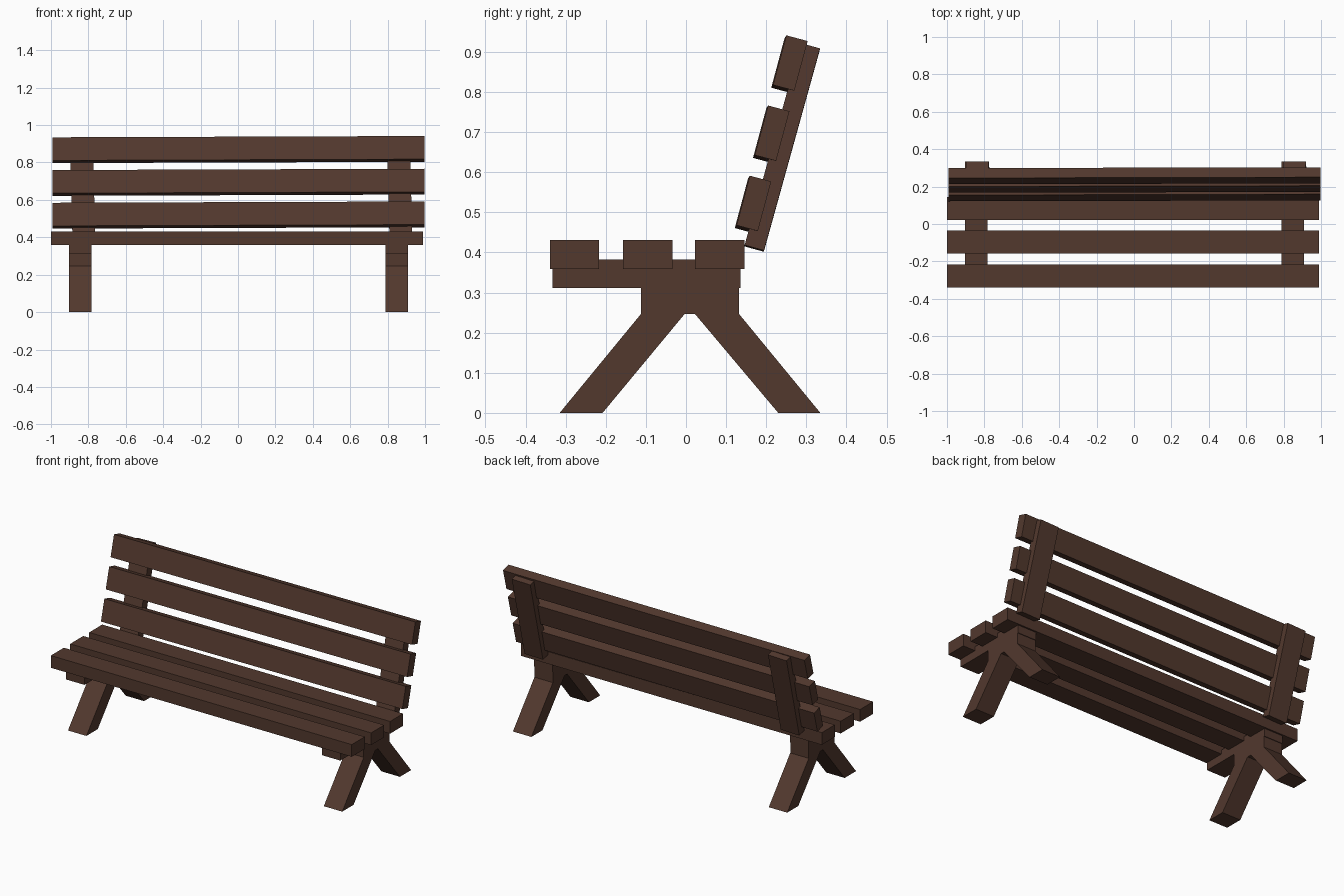
import bpy, bmesh
from math import radians
from mathutils import Euler, Matrix, Vector

if "Cube" in bpy.data.objects:
    bpy.data.objects.remove(bpy.data.objects["Cube"])

wood = bpy.data.materials.new("dark_wood")
wood.diffuse_color = (0.085, 0.040, 0.027, 1)
wood.use_nodes = True
wood.node_tree.nodes["Principled BSDF"].inputs["Base Color"].default_value = wood.diffuse_color


def finish(name, bm):
    bmesh.ops.recalc_face_normals(bm, faces=bm.faces)
    mesh = bpy.data.meshes.new(name)
    bm.to_mesh(mesh)
    bm.free()
    mesh.materials.append(wood)
    obj = bpy.data.objects.new(name, mesh)
    bpy.context.collection.objects.link(obj)
    return obj


def board(name, size, loc, rot=(0, 0, 0)):
    bm = bmesh.new()
    bmesh.ops.create_cube(bm, size=1, matrix=Matrix.Diagonal((*size, 1)))
    obj = finish(name, bm)
    obj.location = loc
    obj.rotation_euler = Euler([radians(a) for a in rot])
    return obj


def extruded(name, profile, x, width):
    bm = bmesh.new()
    face = bm.faces.new([bm.verts.new((x - width / 2, y, z)) for y, z in profile])
    ext = bmesh.ops.extrude_face_region(bm, geom=[face])["geom"]
    bmesh.ops.translate(bm, vec=Vector((width, 0, 0)),
                        verts=[v for v in ext if isinstance(v, bmesh.types.BMVert)])
    return finish(name, bm)


# Seat slats
for i, y in enumerate((-0.278, -0.095, 0.084)):
    board(f"seat_slat_{i + 1}", (1.99, 0.123, 0.073), (-0.005, y, 0.395))

# Splayed legs with the seat bearer on top
frame = [(-0.333, 0.312), (-0.112, 0.312), (-0.112, 0.247), (-0.315, 0),
         (-0.208, 0), (-0.003, 0.247), (0.022, 0.247), (0.23, 0), (0.335, 0),
         (0.132, 0.247), (0.132, 0.312), (0.136, 0.312), (0.136, 0.383),
         (-0.333, 0.383)]
for side, x in (("left", -0.843), ("right", 0.849)):
    extruded(f"{side}_leg_frame", frame, x, 0.122)

# Backrest slats, leaning back and very slightly askew
for i in range(3):
    board(f"back_slat_{i + 1}", (1.99, 0.055, 0.128),
          (0.003, 0.167 + 0.0455 * i, 0.519 + 0.175 * i), (-15, -0.2, 0.13))

# Backrest posts
for side, x in (("left", -0.831), ("right", 0.864)):
    board(f"{side}_back_post", (0.122, 0.05, 0.523), (x, 0.24, 0.662), (-15.5, -1.5, 0.13))
